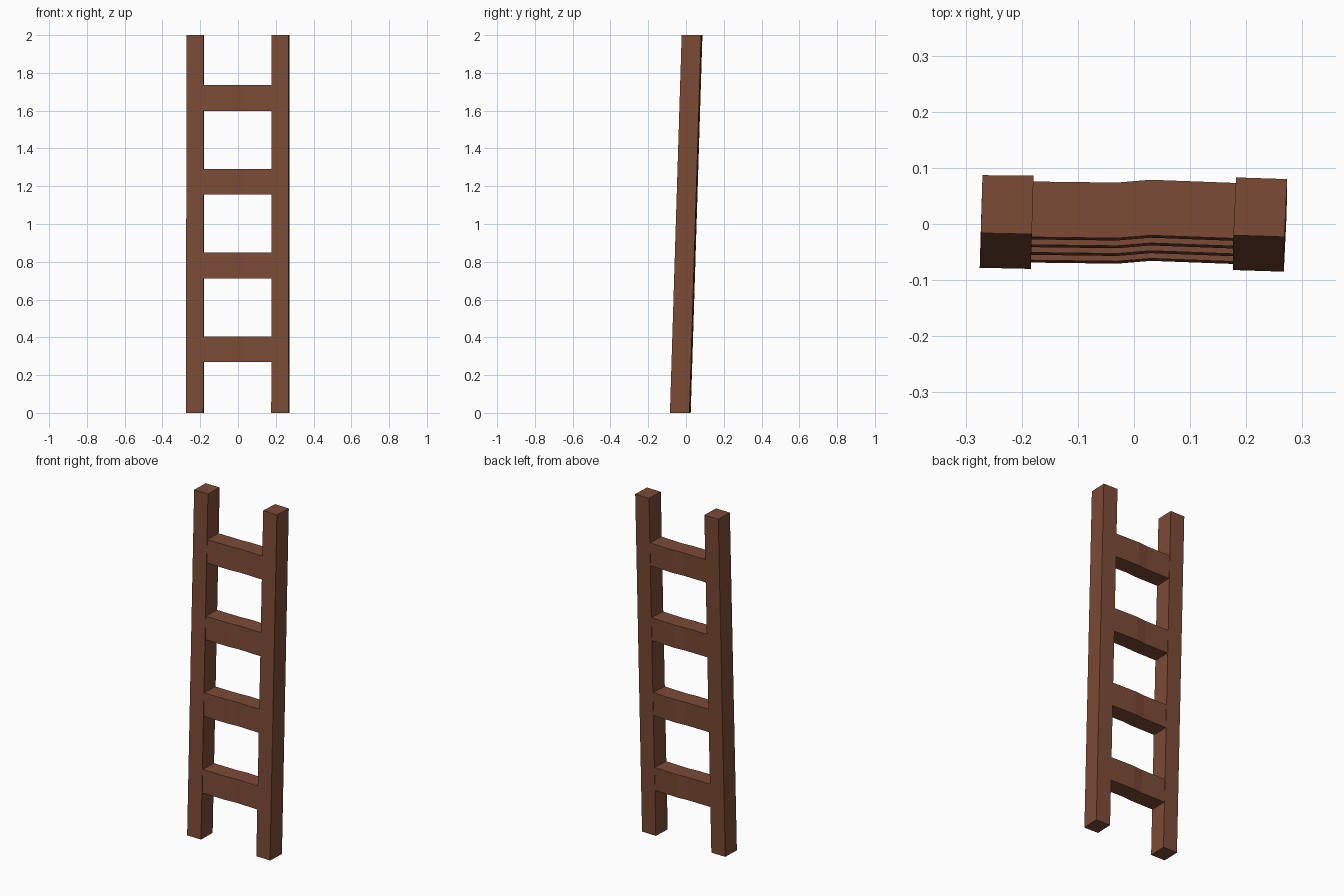
import bpy
from mathutils import Vector

if "Cube" in bpy.data.objects:
    bpy.data.objects.remove(bpy.data.objects["Cube"])

wood = bpy.data.materials.new("brown wood")
wood.diffuse_color = (0.2, 0.07, 0.037, 1.0)
wood.use_nodes = True
wood.node_tree.nodes["Principled BSDF"].inputs["Base Color"].default_value = wood.diffuse_color

HEIGHT = 2.0
LEAN = 0.031      # backward lean: y gained per unit of height


def leaning_prism(name, outline, z0, z1, twist=0.0):
    """Extrude a top-view outline (given at z = HEIGHT) along the leaning axis."""
    n = len(outline)
    verts = []
    for z in (z0, z1):
        drop = HEIGHT - z
        verts += [Vector((x - twist * drop, y - LEAN * drop, z)) for x, y in outline]
    faces = [tuple(reversed(range(n))), tuple(range(n, 2 * n))]
    faces += [(i, (i + 1) % n, n + (i + 1) % n, n + i) for i in range(n)]
    mesh = bpy.data.meshes.new(name)
    mesh.from_pydata(verts, [], faces)
    mesh.materials.append(wood)
    obj = bpy.data.objects.new(name, mesh)
    bpy.context.collection.objects.link(obj)
    return obj


# Two side rails, each slightly skewed
leaning_prism("left_rail", [(-0.273, -0.016), (-0.182, -0.018),
                            (-0.179, 0.086), (-0.270, 0.087)], 0, HEIGHT, 0.001)
leaning_prism("right_rail", [(0.177, -0.020), (0.268, -0.023),
                             (0.273, 0.080), (0.182, 0.083)], 0, HEIGHT, 0.0005)

# Four rungs with a slight kink in the middle; ends set into the rails
FRONT = [(-0.19, -0.015), (-0.03, -0.017), (0.03, -0.012), (0.19, -0.018)]
DEPTH = 0.099
rung_outline = FRONT + [(x, y + DEPTH) for x, y in reversed(FRONT)]
for i in range(4):
    z = 0.269 + i * 0.4435
    # split into three convex blocks' worth of sides by the outline itself
    leaning_prism(f"rung_{i + 1}", rung_outline, z, z + 0.136)
